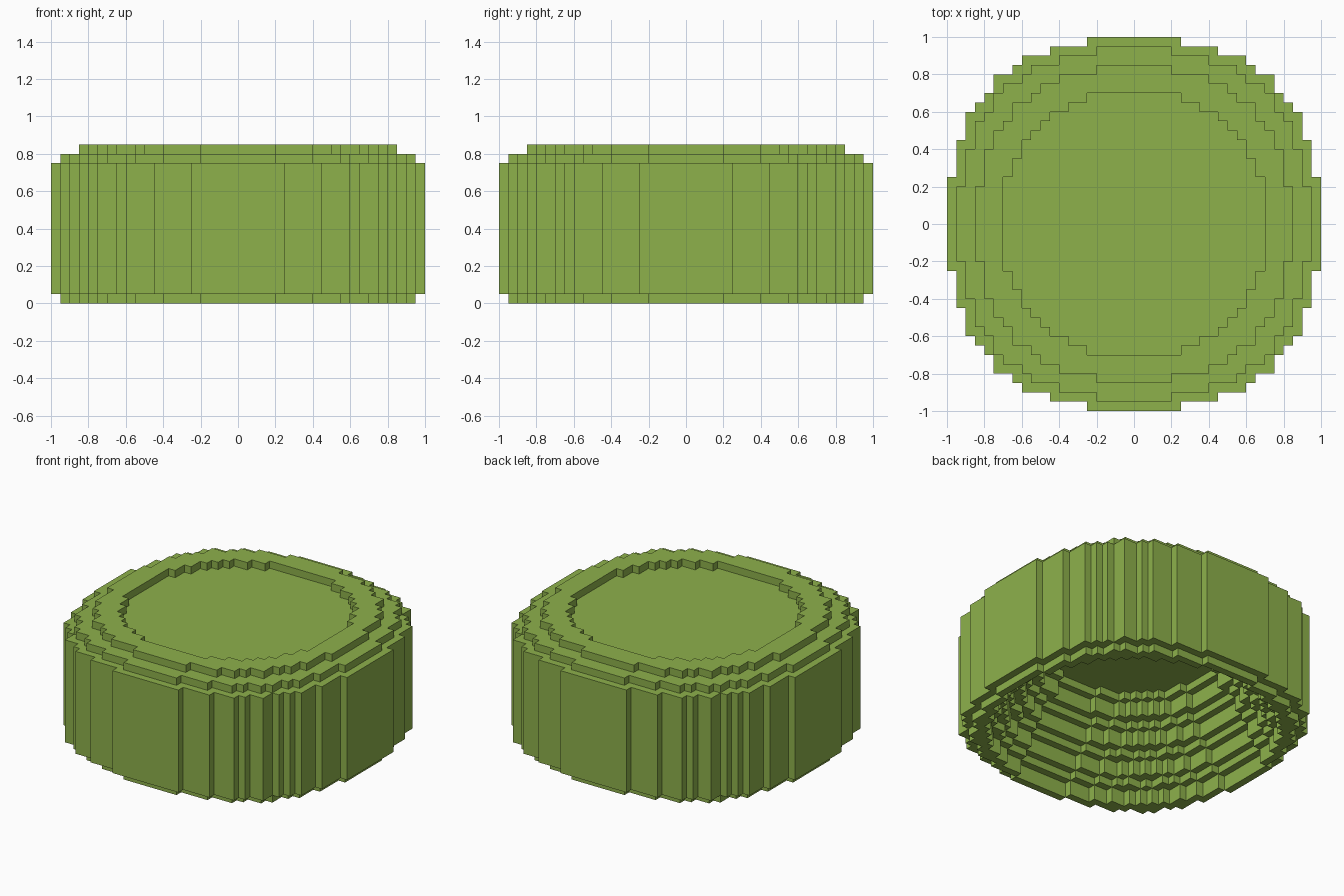
import bpy
import bmesh
import math

cube = bpy.data.objects.get("Cube")
if cube:
    bpy.data.objects.remove(cube, do_unlink=True)

U = 0.05          # block size
HALF, TALL = 20, 17

# Single leaf green material
green = bpy.data.materials.new("leaf_green")
green.use_nodes = True
COLOR = (0.27, 0.44, 0.071, 1)
green.diffuse_color = COLOR
bsdf = next(n for n in green.node_tree.nodes if n.type == 'BSDF_PRINCIPLED')
bsdf.inputs["Base Color"].default_value = COLOR
bsdf.inputs["Roughness"].default_value = 0.9


def stepped(steps):
    """Half width of every row of a stepped disc, from its corner steps."""
    corners = list(zip(steps, reversed(steps)))
    return [max((x for x, y in corners if y > row), default=0) for row in range(HALF)]


def disc(r):
    """Half width of every row of a round disc of radius r."""
    return [round(math.sqrt(max(r * r - (row + 0.5) ** 2, 0))) for row in range(HALF)]


# Outlines of the body tiers and the top recess
wide = stepped([5, 9, 12, 13, 15, 16, 17, 18, 19, 20])
wide[14] = 15
edge = stepped([4, 8, 11, 12, 14, 15, 16, 17, 18, 19])
crown = stepped([4, 8, 10, 11, 13, 14, 15, 16, 17])
recess = stepped([5, 7, 9, 10, 11, 12, 13, 14])
empty = [0] * HALF

# Outer and hollow outline for each block layer
outer = [edge] + [wide] * 14 + [edge, crown]
hollow = [empty] * TALL
hollow[16] = recess
bottom = 0
for n, top in enumerate((2, 3, 5, 6, 8, 9, 11, 12)):   # stepped hollow underneath
    for k in range(bottom, top):
        hollow[k] = disc(18 - n)
    bottom = top


def filled(i, j, k):
    if not (0 <= k < TALL and -HALF <= i < HALF and -HALF <= j < HALF):
        return False
    col = i if i >= 0 else -i - 1
    row = j if j >= 0 else -j - 1
    return hollow[k][row] <= col < outer[k][row]


# Exposed block sides: direction and the four corners of that side
SIDES = {
    (1, 0, 0): ((1, 0, 0), (1, 1, 0), (1, 1, 1), (1, 0, 1)),
    (-1, 0, 0): ((0, 0, 0), (0, 0, 1), (0, 1, 1), (0, 1, 0)),
    (0, 1, 0): ((0, 1, 0), (0, 1, 1), (1, 1, 1), (1, 1, 0)),
    (0, -1, 0): ((0, 0, 0), (1, 0, 0), (1, 0, 1), (0, 0, 1)),
    (0, 0, 1): ((0, 0, 1), (1, 0, 1), (1, 1, 1), (0, 1, 1)),
    (0, 0, -1): ((0, 0, 0), (0, 1, 0), (1, 1, 0), (1, 0, 0)),
}

bm = bmesh.new()
verts = {}


def corner(p):
    if p not in verts:
        verts[p] = bm.verts.new([c * U for c in p])
    return verts[p]


for k in range(TALL):
    for j in range(-HALF, HALF):
        for i in range(-HALF, HALF):
            if not filled(i, j, k):
                continue
            for (dx, dy, dz), quad in SIDES.items():
                if not filled(i + dx, j + dy, k + dz):
                    bm.faces.new([corner((i + a, j + b, k + c)) for a, b, c in quad])

# Merge the block sides into large flat faces
bmesh.ops.dissolve_limit(bm, angle_limit=0.01, verts=bm.verts[:], edges=bm.edges[:])

mesh = bpy.data.meshes.new("stepped_round_body")
bm.to_mesh(mesh)
bm.free()
mesh.materials.append(green)
body = bpy.data.objects.new("stepped_round_body", mesh)
bpy.context.collection.objects.link(body)
